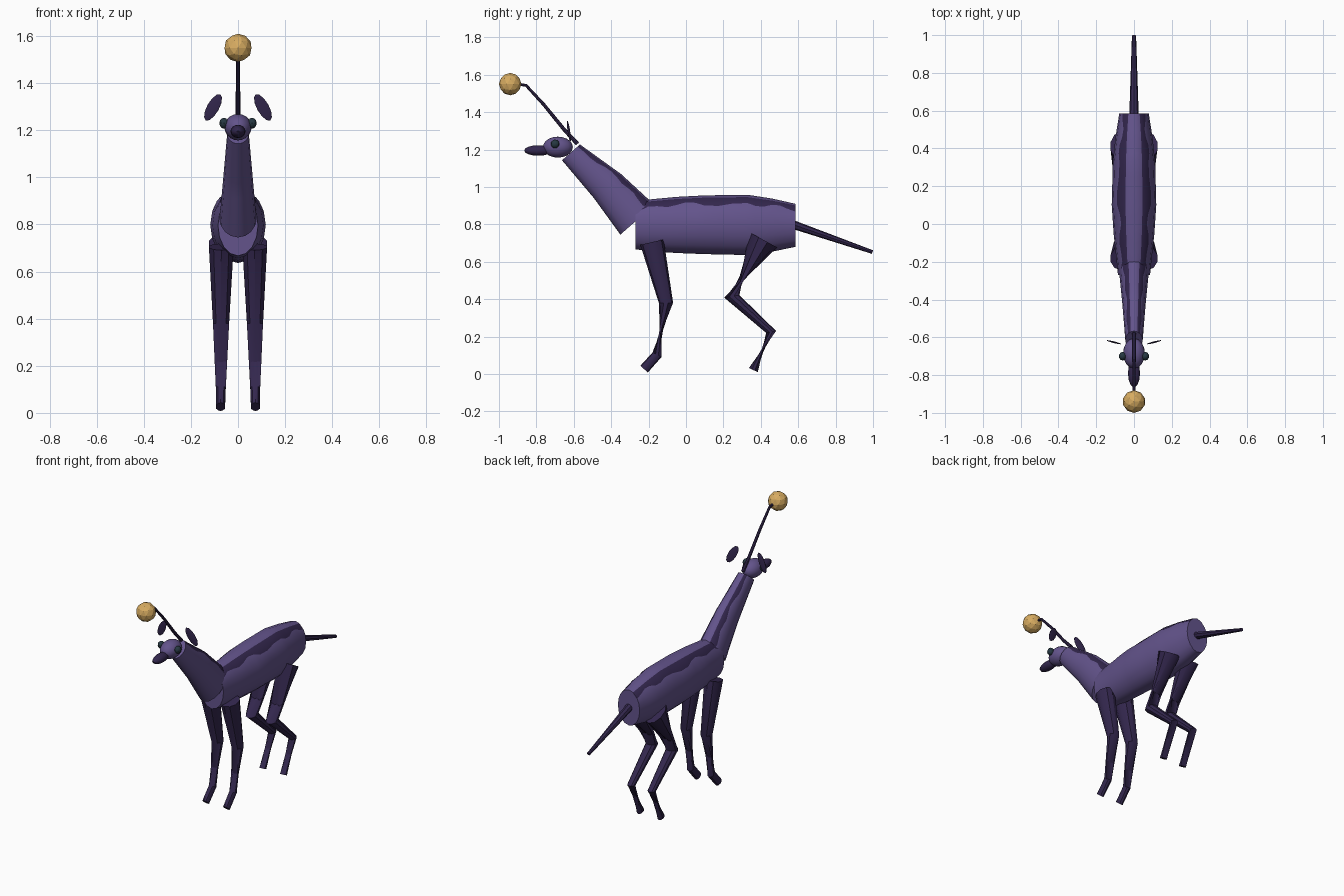
import bpy, bmesh, math
from mathutils import Vector, Matrix

if "Cube" in bpy.data.objects:
    bpy.data.objects.remove(bpy.data.objects["Cube"])


def material(name, rgb):
    m = bpy.data.materials.new(name)
    m.diffuse_color = (*rgb, 1)
    m.use_nodes = True
    m.node_tree.nodes["Principled BSDF"].inputs["Base Color"].default_value = m.diffuse_color
    return m


PURPLE = material("purple hide", (0.125, 0.088, 0.26))
DARK = material("dark plum", (0.033, 0.02, 0.075))
GOLD = material("gold glow", (0.68, 0.41, 0.12))
EYE = material("dark teal", (0.02, 0.04, 0.055))


def finish(name, bm, mats, smooth=35):
    bmesh.ops.recalc_face_normals(bm, faces=bm.faces)
    me = bpy.data.meshes.new(name)
    bm.to_mesh(me)
    bm.free()
    for m in mats:
        me.materials.append(m)
    ob = bpy.data.objects.new(name, me)
    bpy.context.collection.objects.link(ob)
    if smooth:
        bpy.ops.object.select_all(action='DESELECT')
        ob.select_set(True)
        bpy.context.view_layer.objects.active = ob
        bpy.ops.object.shade_smooth_by_angle(angle=math.radians(smooth))
    return ob


def subdivide(rings, steps):
    """Add evenly spaced rings between the given ones."""
    out = []
    for a, b in zip(rings, rings[1:]):
        for i in range(steps):
            t = i / steps
            out.append([p + (q - p) * t for p, q in zip(a, b)])
    return out + [rings[-1]]


def loft(name, rings, sides, mats, stripe=None, tilt=None):
    """Tube through rings (x, y, z, half width, half height), angle 0 = top.
    stripe = (first, last) side index of a wavy dark band on each flank."""
    bm = bmesh.new()
    loops = []
    pts = [Vector(r[:3]) for r in rings]
    for i, r in enumerate(rings):
        d1 = (pts[min(i + 1, len(pts) - 1)] - pts[max(i, 1)]).normalized()
        d2 = (pts[max(i, 1)] - pts[max(i, 1) - 1]).normalized()
        t = tilt or (d1 + d2).normalized()
        side = Vector((1, 0, 0))
        up = t.cross(side).normalized()
        if up.z < 0:
            up = -up
        loop = []
        for k in range(sides):
            a = 2 * math.pi * k / sides
            if stripe and k in (stripe[1], sides - stripe[1]):
                wave = 0.09 * math.sin(i * 1.5) + 0.05 * math.sin(i * 0.7)
                a += wave if k < sides / 2 else -wave
            loop.append(bm.verts.new(pts[i] + side * r[3] * math.sin(a)
                                     + up * r[4] * math.cos(a)))
        loops.append(loop)
    for a, b in zip(loops, loops[1:]):
        for k in range(sides):
            j = (k + 1) % sides
            f = bm.faces.new((a[k], a[j], b[j], b[k]))
            if stripe:
                flank = min(k, sides - 1 - k)
                f.material_index = int(stripe[0] <= flank < stripe[1])
    bm.faces.new(loops[0])
    bm.faces.new(loops[-1])
    return finish(name, bm, mats)


def ball(name, loc, scale, mat, segs=12, rows=8, rot=None):
    bm = bmesh.new()
    bmesh.ops.create_uvsphere(bm, u_segments=segs, v_segments=rows, radius=1)
    m = Matrix.Diagonal((*scale, 1))
    if rot:
        m = rot.to_4x4() @ m
    bmesh.ops.transform(bm, matrix=Matrix.Translation(loc) @ m, verts=bm.verts)
    return finish(name, bm, [mat])


# Body, with a wavy band along each side of the back
body = [(0, -0.27, 0.795, 0.085, 0.128), (0, -0.2, 0.795, 0.092, 0.138),
        (0, -0.05, 0.797, 0.108, 0.150), (0, 0.1, 0.798, 0.118, 0.157),
        (0, 0.33, 0.797, 0.112, 0.161), (0, 0.46, 0.796, 0.098, 0.142),
        (0, 0.585, 0.795, 0.078, 0.115)]
loft("body", subdivide(body, 3), 16, [PURPLE, DARK], (1, 2), Vector((0, 1, 0)))

# Neck
neck = [(0, -0.26, 0.825, 0.078, 0.121), (0, -0.42, 1.005, 0.062, 0.097),
        (0, -0.615, 1.185, 0.046, 0.064)]
loft("neck", subdivide(neck, 6), 16, [PURPLE, DARK], (1, 2),
     Vector((0, -0.66, 0.75)).normalized())

# Tail
loft("tail", [(0, 0.575, 0.798, 0.025, 0.023), (0, 0.997, 0.652, 0.011, 0.01)],
     8, [DARK])

# Head and snout
ball("head", (0, -0.685, 1.213), (0.058, 0.08, 0.056), PURPLE, 16, 10)
ball("snout", (0, -0.79, 1.195), (0.032, 0.075, 0.028), DARK)

# Legs, ears and eyes on both sides
front_path = [(-0.182, 0.705, 0.055, 0.064), (-0.107, 0.38, 0.036, 0.038),
              (-0.155, 0.103, 0.022, 0.027), (-0.224, 0.026, 0.02, 0.027)]
back_path = [(0.412, 0.718, 0.055, 0.086), (0.245, 0.415, 0.036, 0.041),
             (0.455, 0.225, 0.024, 0.027), (0.36, 0.021, 0.02, 0.026)]
for s, tag in ((-1, "left"), (1, "right")):
    for kind, path in (("front_leg", front_path), ("back_leg", back_path)):
        loft(f"{kind}_{tag}",
             [(s * (0.071 + 0.001 * i), y, z, w, h)
              for i, (y, z, w, h) in enumerate(path)], 10, [DARK])
    ball(f"eye_{tag}", (s * 0.06, -0.70, 1.23), (0.02, 0.023, 0.023), EYE, 10, 6)
    turn = (Matrix.Rotation(s * 0.17, 3, 'Z')
            @ Matrix.Rotation(-s * 0.53, 3, 'Y')
            @ Matrix.Rotation(0.06, 3, 'X'))
    ball(f"ear_{tag}", (s * 0.106, -0.626, 1.297), (0.027, 0.004, 0.064),
         DARK, 10, 6, turn)

# Curved stalk carrying a glowing orb
loft("stalk", [(0, -0.58, 1.23, 0.011, 0.011), (0, -0.65, 1.305, 0.01, 0.01),
               (0, -0.76, 1.44, 0.009, 0.009), (0, -0.855, 1.543, 0.008, 0.008),
               (0, -0.91, 1.552, 0.007, 0.007)], 8, [DARK])
bm = bmesh.new()
bmesh.ops.create_icosphere(bm, subdivisions=2, radius=0.06,
                           matrix=Matrix.Translation((0, -0.94, 1.55)))
finish("orb", bm, [GOLD], 0)
